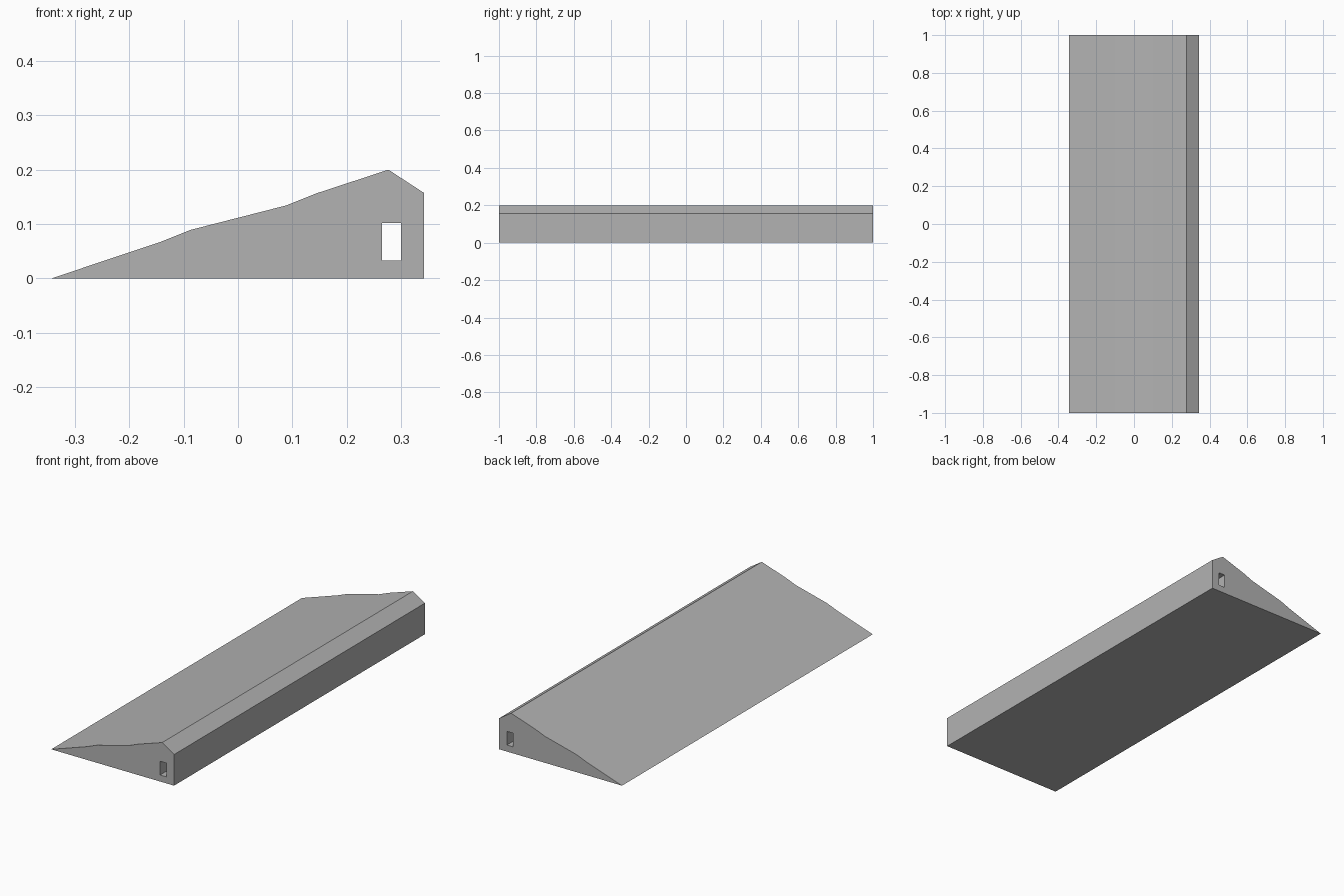
import bpy, bmesh, math

cube = bpy.data.objects.get("Cube")
if cube:
    bpy.data.objects.remove(cube, do_unlink=True)

grey = bpy.data.materials.new("grey")
grey.use_nodes = True
colour = (0.45, 0.45, 0.45, 1)
grey.diffuse_color = colour
grey.node_tree.nodes["Principled BSDF"].inputs["Base Color"].default_value = colour

# Ramp cross-section (x, z) and the cable channel running through it
outline = [(-0.343, 0), (-0.143, 0.067), (-0.088, 0.089), (0.088, 0.134),
           (0.143, 0.156), (0.277, 0.2), (0.343, 0.157), (0.343, 0)]
channel = [(0.265, 0.033), (0.3, 0.033), (0.3, 0.102), (0.265, 0.102)]

# Filled 2D profile extruded along the length of the ramp
profile = bpy.data.curves.new("ramp", 'CURVE')
profile.dimensions = '2D'
profile.fill_mode = 'BOTH'
profile.extrude = 1
for loop in (outline, channel):
    spline = profile.splines.new('POLY')
    spline.points.add(len(loop) - 1)
    for point, (x, z) in zip(spline.points, loop):
        point.co = (x, z, 0, 1)
    spline.use_cyclic_u = True

ramp = bpy.data.objects.new("ramp", profile)
bpy.context.collection.objects.link(ramp)
ramp.rotation_euler.x = math.pi / 2
bpy.ops.object.select_all(action='DESELECT')
ramp.select_set(True)
bpy.context.view_layer.objects.active = ramp
bpy.ops.object.convert(target='MESH')
bpy.ops.object.transform_apply(location=False, rotation=True, scale=False)

# Weld the caps to the sides and tidy the flat faces
bm = bmesh.new()
bm.from_mesh(ramp.data)
bmesh.ops.remove_doubles(bm, verts=bm.verts, dist=0.0001)
bmesh.ops.recalc_face_normals(bm, faces=bm.faces)
bm.to_mesh(ramp.data)
bm.free()

ramp.data.materials.clear()
ramp.data.materials.append(grey)
bpy.ops.object.shade_smooth_by_angle(angle=math.radians(30))
